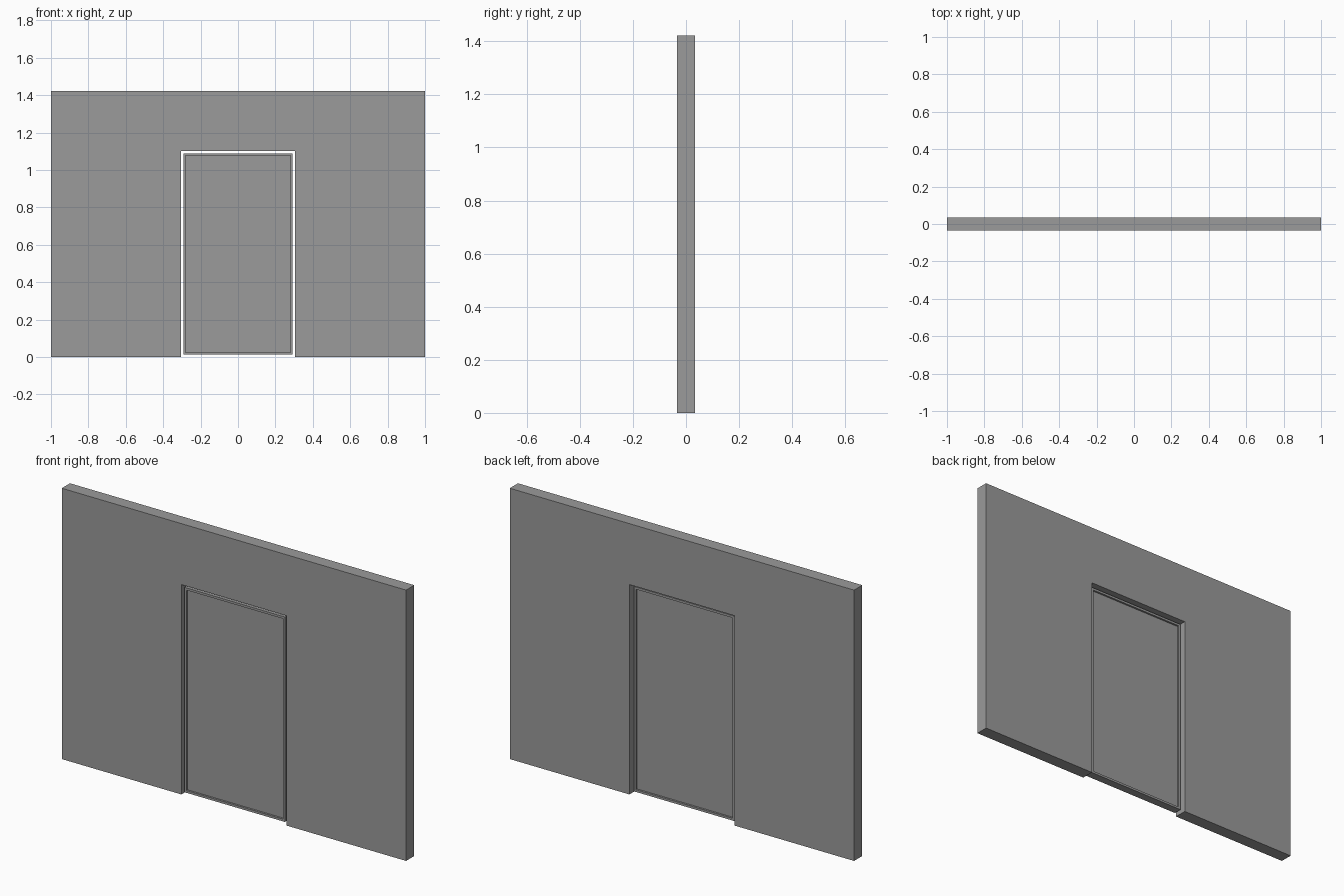
import bpy, bmesh

if "Cube" in bpy.data.objects:
    bpy.data.objects.remove(bpy.data.objects["Cube"])

W, H, T = 1.0, 1.422, 0.068        # wall half width, height, thickness
OW, OH = 0.305, 1.102              # doorway half width, height
GAP, RIM, RECESS = 0.013, 0.012, 0.010
DOOR_FRONT, DOOR_BACK = -0.028, 0.016

# Dark grey finish shared by wall and door
grey = bpy.data.materials.new("dark_grey")
grey.diffuse_color = (0.325, 0.325, 0.325, 1)
grey.use_nodes = True
grey.node_tree.nodes["Principled BSDF"].inputs["Base Color"].default_value = grey.diffuse_color


def extruded(name, outline, y0, y1):
    """Extrude an (x, z) outline from y0 to y1."""
    bm = bmesh.new()
    face = bm.faces.new([bm.verts.new((x, y0, z)) for x, z in outline])
    moved = bmesh.ops.extrude_face_region(bm, geom=[face], use_keep_orig=True)["geom"]
    for v in moved:
        if isinstance(v, bmesh.types.BMVert):
            v.co.y = y1
    bmesh.ops.recalc_face_normals(bm, faces=bm.faces)
    mesh = bpy.data.meshes.new(name)
    mesh.materials.append(grey)
    obj = bpy.data.objects.new(name, mesh)
    bpy.context.collection.objects.link(obj)
    return obj, bm


# Wall with an open doorway reaching the floor
wall, bm = extruded("wall", [(-W, 0), (-OW, 0), (-OW, OH), (OW, OH),
                             (OW, 0), (W, 0), (W, H), (-W, H)], -T / 2, T / 2)
bm.to_mesh(wall.data)
bm.free()

# Door leaf, clear of the doorway on every side
x, z0, z1 = OW - GAP, GAP, OH - GAP
door, bm = extruded("door_leaf", [(-x, z0), (x, z0), (x, z1), (-x, z1)],
                    DOOR_FRONT, DOOR_BACK)

# Narrow rim around a sunken panel on both sides
for side in (-1, 1):
    bm.normal_update()
    face = max(bm.faces, key=lambda f: (round(f.normal.y * side, 3), f.calc_area()))
    bmesh.ops.inset_region(bm, faces=[face], thickness=RIM, use_even_offset=True)
    # Extrude the panel inward so the rim has square steps
    sunk = bmesh.ops.extrude_face_region(bm, geom=[face])["geom"]
    bmesh.ops.translate(bm, vec=(0, -side * RECESS, 0),
                        verts=[g for g in sunk if isinstance(g, bmesh.types.BMVert)])
    if face.is_valid:
        bmesh.ops.delete(bm, geom=[face], context='FACES_ONLY')
bmesh.ops.recalc_face_normals(bm, faces=bm.faces)
bm.to_mesh(door.data)
bm.free()
